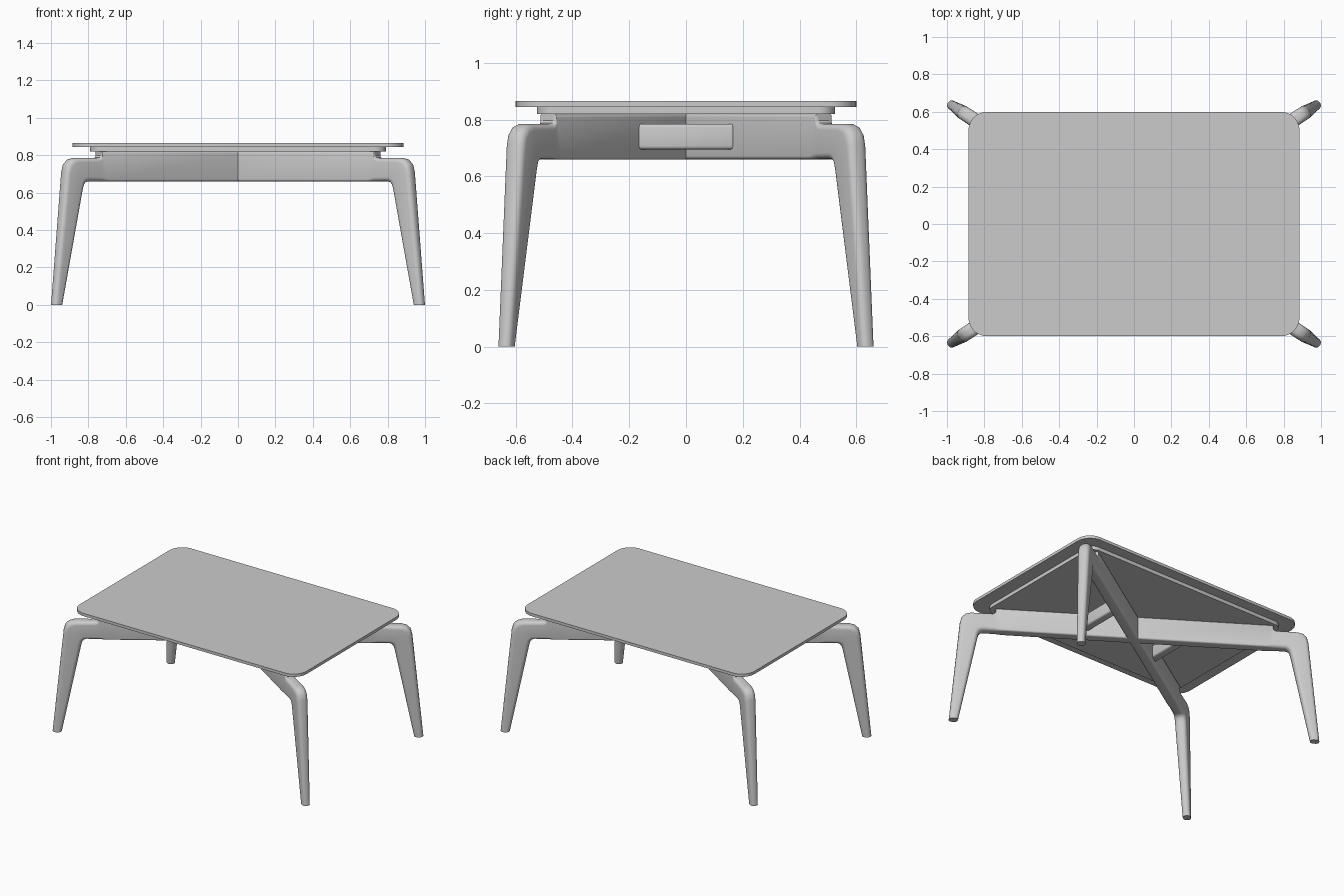
import bpy, bmesh, math
from mathutils import Vector

cube = bpy.data.objects.get("Cube")
if cube:
    bpy.data.objects.remove(cube)

GREY = (0.6, 0.6, 0.6, 1)
mat = bpy.data.materials.new("light grey")
mat.use_nodes = True
mat.diffuse_color = GREY
mat.node_tree.nodes["Principled BSDF"].inputs["Base Color"].default_value = GREY


def finish(name, bm, angle=35):
    bmesh.ops.recalc_face_normals(bm, faces=bm.faces)
    mesh = bpy.data.meshes.new(name)
    bm.to_mesh(mesh)
    bm.free()
    mesh.materials.append(mat)
    obj = bpy.data.objects.new(name, mesh)
    bpy.context.collection.objects.link(obj)
    bpy.ops.object.select_all(action='DESELECT')
    obj.select_set(True)
    bpy.context.view_layer.objects.active = obj
    bpy.ops.object.shade_smooth_by_angle(angle=math.radians(angle))
    return obj


def rounded_rect(hx, hy, r, seg):
    """Outline of a rectangle with rounded corners."""
    pts = []
    for k, (sx, sy) in enumerate([(1, 1), (-1, 1), (-1, -1), (1, -1)]):
        for i in range(seg + 1):
            a = math.pi / 2 * (k + i / seg)
            pts.append((sx * (hx - r) + r * math.cos(a),
                        sy * (hy - r) + r * math.sin(a)))
    return pts


def slab(name, hx, hy, r, z0, z1):
    bm = bmesh.new()
    face = bm.faces.new([bm.verts.new((x, y, z0)) for x, y in rounded_rect(hx, hy, r, 10)])
    ext = bmesh.ops.extrude_face_region(bm, geom=[face], use_keep_orig=True)
    top = [v for v in ext["geom"] if isinstance(v, bmesh.types.BMVert)]
    bmesh.ops.translate(bm, verts=top, vec=(0, 0, z1 - z0))
    return finish(name, bm)


# Half of one arch: outer r, z, inner r, z, half width, corner radius
STATIONS = [
    (0.00, 0.82, 0.00, 0.66, 0.035, 0.012),
    (0.89, 0.82, 0.84, 0.66, 0.035, 0.012),
    (0.89, 0.797, 0.855, 0.66, 0.035, 0.014),
    (0.897, 0.788, 0.87, 0.66, 0.035, 0.018),
    (0.91, 0.785, 0.89, 0.66, 0.036, 0.022),
    (1.05, 0.785, 0.965, 0.66, 0.038, 0.028),
    (1.083, 0.776, 0.982, 0.655, 0.038, 0.03),
    (1.106, 0.752, 0.995, 0.642, 0.038, 0.03),
    (1.116, 0.715, 1.003, 0.615, 0.038, 0.03),
    (1.187, 0.00, 1.128, 0.00, 0.025, 0.022),
]


def arch(name, angle):
    """Loft a rounded section from foot to foot through the centre."""
    across = Vector((-math.sin(angle), math.cos(angle), 0))
    along = Vector((math.cos(angle), math.sin(angle), 0))
    path = [(-1, s) for s in reversed(STATIONS[1:])] + [(1, s) for s in STATIONS]
    bm = bmesh.new()
    rings = []
    for side, (ro, zo, ri, zi, half, rad) in path:
        outer = along * ro * side + Vector((0, 0, zo))
        inner = along * ri * side + Vector((0, 0, zi))
        mid, span = (outer + inner) / 2, outer - inner
        ring = [bm.verts.new(mid + span.normalized() * u + across * v)
                for u, v in rounded_rect(span.length / 2, half, rad, 5)]
        rings.append(ring)
    n = len(rings[0])
    for a, b in zip(rings, rings[1:]):
        for i in range(n):
            j = (i + 1) % n
            bm.faces.new((a[i], a[j], b[j], b[i]))
    bm.faces.new(rings[0])
    bm.faces.new(rings[-1])
    return finish(name, bm)


# Table top and the smaller plate beneath it
slab("table_top", 0.885, 0.60, 0.10, 0.845, 0.865)
slab("support_plate", 0.79, 0.525, 0.06, 0.82, 0.845)

# Two crossing leg arches
for label, sign in (("left", 1), ("right", -1)):
    arch(f"leg_arch_{label}", sign * math.radians(33.1))

# Cross braces between the arches
for label, sign in (("left", 1), ("right", -1)):
    bm = bmesh.new()
    bmesh.ops.create_cube(bm, size=1)
    bmesh.ops.scale(bm, vec=(0.06, 0.34, 0.09), verts=bm.verts)
    bmesh.ops.translate(bm, vec=(sign * 0.29, 0, 0.74), verts=bm.verts)
    bmesh.ops.bevel(bm, geom=bm.edges[:], offset=0.012, segments=3,
                    profile=0.5, affect='EDGES')
    finish(f"cross_brace_{label}", bm)
